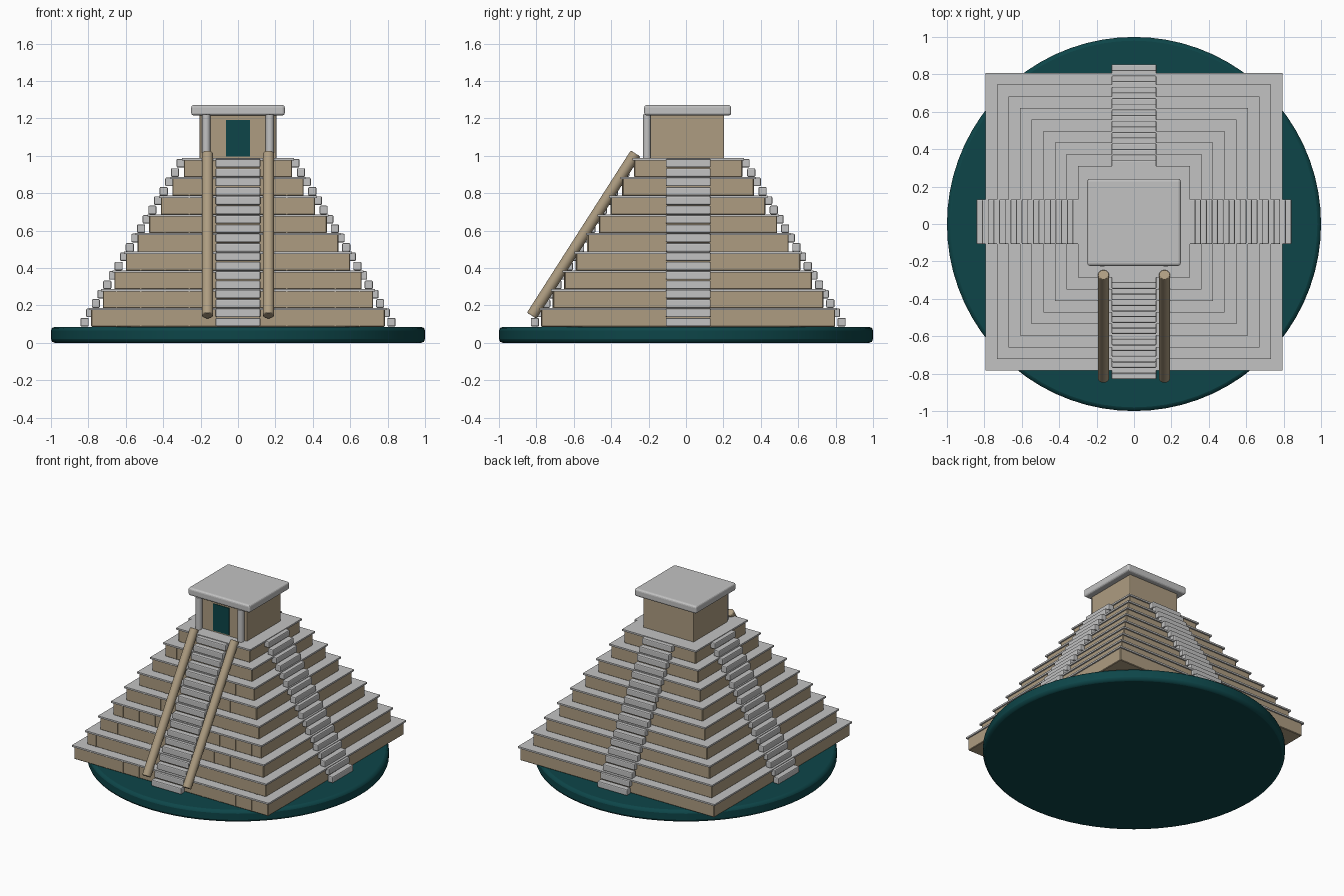
import bpy
import math
from mathutils import Vector

old = bpy.data.objects.get("Cube")
if old:
    bpy.data.objects.remove(old, do_unlink=True)


def material(name, rgb):
    m = bpy.data.materials.new(name)
    m.use_nodes = True
    m.diffuse_color = (*rgb, 1)
    m.node_tree.nodes["Principled BSDF"].inputs["Base Color"].default_value = (*rgb, 1)
    return m


stone = material("pale grey stone", (0.54, 0.54, 0.54))
tan = material("tan limestone", (0.42, 0.335, 0.22))
teal = material("dark teal", (0.004, 0.06, 0.066))

CY = 0.012          # pyramid centre in y
BASE = 0.085        # top of the round base
TIERS = 9
TIER_H = 0.1
STEPS = 18


def finish(ob, name, mat, bevel, segments):
    ob.name = name
    ob.data.materials.append(mat)
    if bevel:
        mod = ob.modifiers.new("bevel", "BEVEL")
        mod.width = bevel
        mod.segments = segments
        mod.limit_method = "ANGLE"
    return ob


def box(name, center, size, mat, bevel=0, segments=2):
    bpy.ops.mesh.primitive_cube_add(size=1, location=center)
    ob = bpy.context.object
    ob.data.transform(ob.matrix_basis.Diagonal((*size, 1)))
    return finish(ob, name, mat, bevel, segments)


def rod(name, start, end, radius, mat, bevel=0, sides=24):
    start, end = Vector(start), Vector(end)
    axis = end - start
    bpy.ops.mesh.primitive_cylinder_add(vertices=sides, radius=radius, depth=axis.length,
                                        location=(start + end) / 2)
    ob = bpy.context.object
    ob.rotation_euler = axis.to_track_quat("Z", "Y").to_euler()
    finish(ob, name, mat, bevel, 2)
    bpy.ops.object.shade_smooth_by_angle(angle=math.radians(35))
    return ob


# Round base
rod("round_base", (0, 0, 0), (0, 0, BASE), 1, teal, 0.02, 72)

# Terraces with thin ledges and block joints on the front
for i in range(TIERS):
    half = 0.795 - 0.062 * i
    z = BASE + TIER_H * i
    body = half - 0.01
    box(f"terrace_{i + 1}", (0, CY, z + TIER_H / 2), (2 * body, 2 * body, TIER_H), tan, 0.004, 1)
    box(f"ledge_{i + 1}", (0, CY, z + TIER_H - 0.004), (2 * half, 2 * half, 0.012), stone)
    for k in range(2, 6):
        x = 0.13 * k
        if x < body - 0.04:
            for side in (-1, 1):
                box(f"block_joint_{i + 1}", (side * x, CY - body, z + 0.045),
                    (0.007, 0.006, 0.086), tan)

# Stairs on all four sides
for s, side in enumerate(("front", "left", "back", "right")):
    angle = s * math.pi / 2
    for k in range(STEPS):
        reach = 0.82 - 0.0302 * k
        step = box(f"{side}_step_{k + 1}",
                   (reach * math.sin(angle), CY - reach * math.cos(angle), BASE + 0.025 + 0.05 * k),
                   (0.24, 0.044, 0.046), stone, 0.007)
        step.rotation_euler.z = angle

# Front balustrades
for name, sx in (("left", 1), ("right", -1)):
    rod(f"{name}_balustrade", (sx * 0.163, -0.825, 0.145), (sx * 0.163, -0.27, 1.012),
        0.03, tan, 0.004)

# Temple on top
top = BASE + TIER_H * TIERS
box("temple_walls", (0, CY - 0.005, top + 0.115), (0.41, 0.395, 0.24), tan, 0.006)
box("temple_roof", (0, CY - 0.003, 1.243), (0.5, 0.465, 0.056), stone, 0.014, 3)
box("temple_door", (0, -0.191, 1.094), (0.13, 0.008, 0.196), teal)
for name, sx in (("left", 1), ("right", -1)):
    rod(f"{name}_column", (sx * 0.17, -0.208, top), (sx * 0.17, -0.208, 1.22), 0.022, stone)
